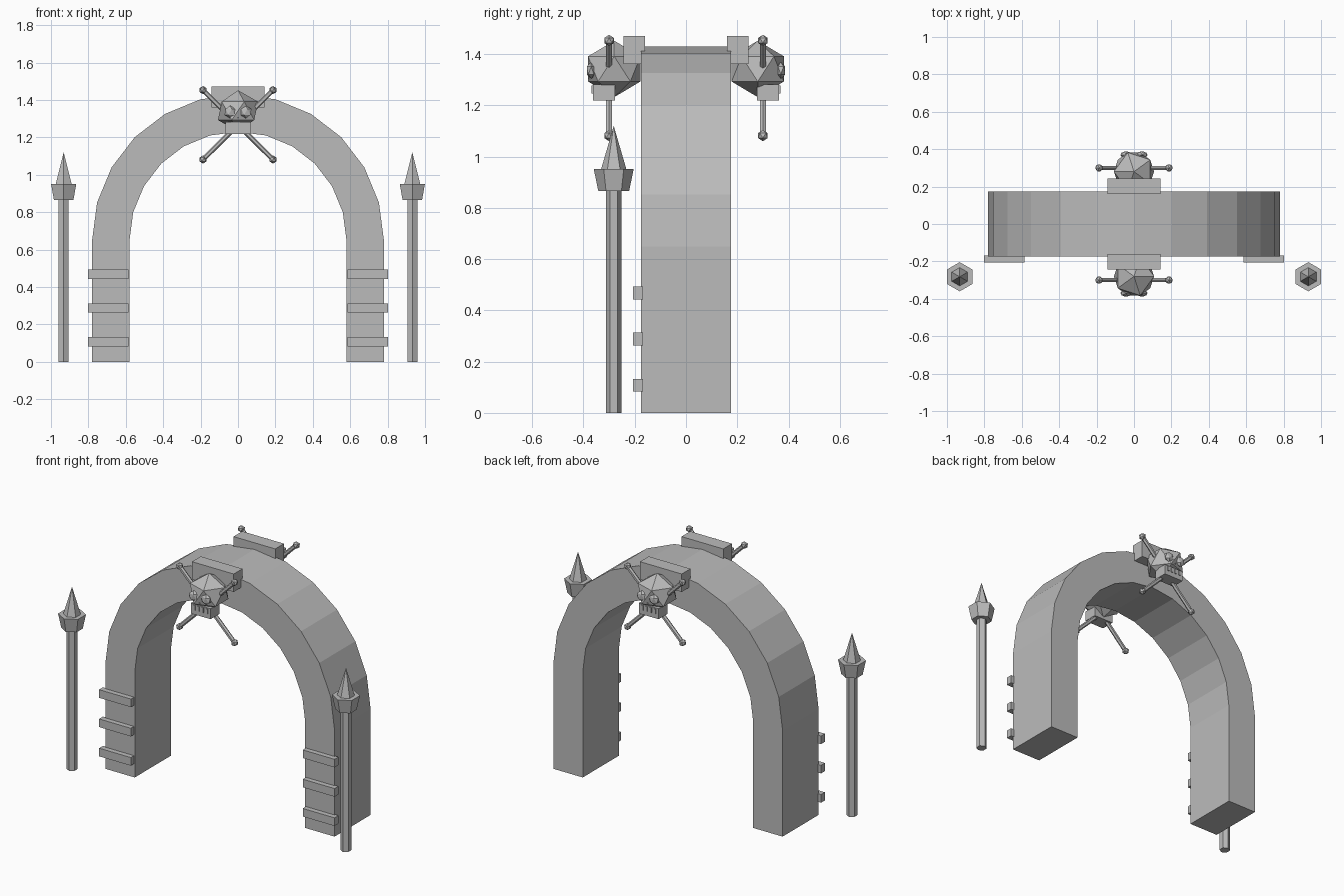
import bpy, bmesh, math
from mathutils import Matrix, Vector

cube = bpy.data.objects.get("Cube")
if cube:
    bpy.data.objects.remove(cube, do_unlink=True)

GREY = (0.5, 0.5, 0.5, 1)
stone = bpy.data.materials.new("plain_grey")
stone.use_nodes = True
stone.diffuse_color = GREY
stone.node_tree.nodes["Principled BSDF"].inputs["Base Color"].default_value = GREY


def finish(name, bm, matrix=Matrix()):
    bm.transform(matrix)
    bmesh.ops.recalc_face_normals(bm, faces=bm.faces)
    mesh = bpy.data.meshes.new(name)
    bm.to_mesh(mesh)
    bm.free()
    mesh.materials.append(stone)
    obj = bpy.data.objects.new(name, mesh)
    bpy.context.collection.objects.link(obj)
    return obj


def box(name, center, size, turn=Matrix()):
    bm = bmesh.new()
    bmesh.ops.create_cube(bm, size=1)
    return finish(name, bm, turn @ Matrix.Translation(center) @ Matrix.Diagonal((*size, 1)))


def ball(name, center, size, turn=Matrix()):
    bm = bmesh.new()
    bmesh.ops.create_icosphere(bm, subdivisions=1, radius=1)
    return finish(name, bm, turn @ Matrix.Translation(center) @ Matrix.Diagonal((*size, 1)))


def rod(name, start, end, r1, r2, turn=Matrix(), sides=6):
    start, end = Vector(start), Vector(end)
    axis = end - start
    bm = bmesh.new()
    bmesh.ops.create_cone(bm, cap_ends=True, segments=sides, radius1=r1, radius2=r2,
                          depth=axis.length)
    aim = axis.to_track_quat('Z', 'Y').to_matrix().to_4x4()
    return finish(name, bm, turn @ Matrix.Translation((start + end) / 2) @ aim)


# Arch: straight legs joined by a twelve-step half circle
def arc(radius):
    steps = [math.pi * i / 12 for i in range(13)]
    curve = [(radius * math.cos(a), 0.65 + radius * math.sin(a)) for a in steps]
    return [(radius, 0)] + curve + [(-radius, 0)]


bm = bmesh.new()
outer, inner = ([bm.verts.new((x, -0.175, z)) for x, z in arc(r)] for r in (0.78, 0.58))
for i in range(len(outer) - 1):
    bm.faces.new((outer[i], outer[i + 1], inner[i + 1], inner[i]))
extruded = bmesh.ops.extrude_face_region(bm, geom=bm.faces[:])["geom"]
moved = [v for v in extruded if isinstance(v, bmesh.types.BMVert)]
bmesh.ops.translate(bm, verts=moved, vec=(0, 0.35, 0))
finish("arch", bm)

# Slats on the legs and torches beside them
for side, s in (("left", 1), ("right", -1)):
    for i in range(3):
        box(f"{side}_slat_{i + 1}", (s * 0.693, -0.187, 0.108 + 0.18 * i), (0.216, 0.038, 0.05))
    x, y = s * 0.932, -0.282
    for part, z1, z2, r1, r2 in (("pole", 0, 0.87, 0.031, 0.031),
                                 ("cup", 0.865, 0.952, 0.06, 0.078),
                                 ("flame", 0.952, 1.12, 0.049, 0)):
        rod(f"{side}_torch_{part}", (x, y, z1), (x, y, z2), r1, r2)

# Skull, crossed bones and plaque, repeated on the back by a half turn
for face, angle in (("front", 0), ("back", math.pi)):
    t = Matrix.Rotation(angle, 4, 'Z')
    box(f"{face}_plaque", (0, -0.202, 1.416), (0.284, 0.085, 0.11), t)
    ball(f"{face}_skull", (0, -0.28, 1.342), (0.12, 0.12, 0.11), t)
    box(f"{face}_jaw", (0, -0.32, 1.25), (0.134, 0.085, 0.064), t)
    rod(f"{face}_nose", (0, -0.355, 1.305), (0, -0.382, 1.305), 0.014, 0, t, 3)
    for i in range(4):
        box(f"{face}_tooth_{i + 1}", (0.028 * (i - 1.5), -0.363, 1.262), (0.014, 0.01, 0.03), t)
    for side, s in (("left", 1), ("right", -1)):
        ball(f"{face}_{side}_eye", (s * 0.042, -0.37, 1.336), (0.034, 0.02, 0.034), t)
        low, high = (-s * 0.187, -0.3, 1.082), (s * 0.187, -0.3, 1.453)
        rod(f"{face}_{side}_bone", low, high, 0.013, 0.013, t)
        for end, point in (("lower", low), ("upper", high)):
            ball(f"{face}_{side}_bone_{end}_knob", point, (0.022, 0.022, 0.022), t)
